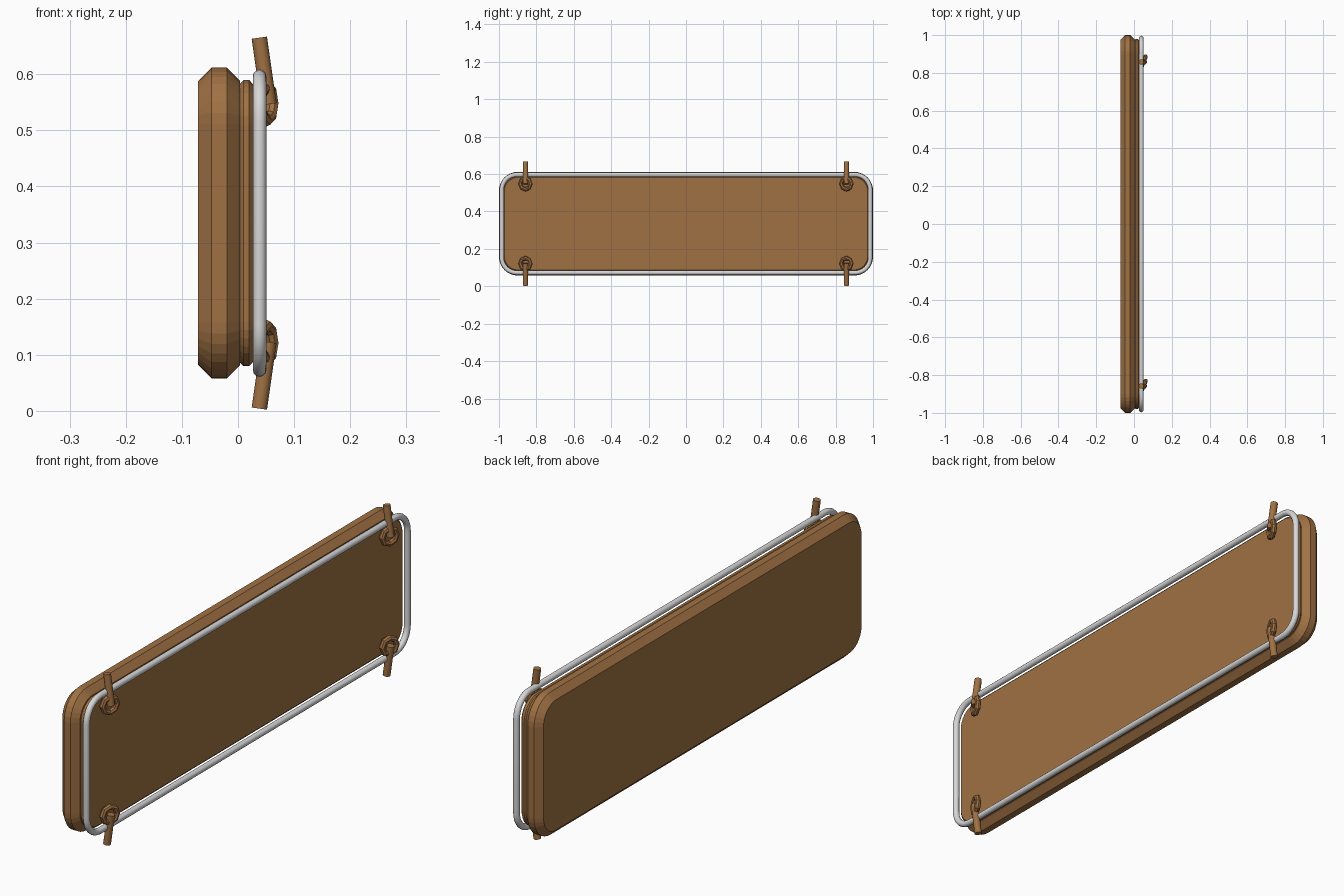
import bpy, bmesh, math
from mathutils import Vector

MID_Z = 0.3345

cube = bpy.data.objects.get("Cube")
if cube:
    bpy.data.objects.remove(cube, do_unlink=True)


def material(name, rgb):
    m = bpy.data.materials.new(name)
    m.use_nodes = True
    m.diffuse_color = (*rgb, 1)
    m.node_tree.nodes["Principled BSDF"].inputs["Base Color"].default_value = (*rgb, 1)
    return m


brown = material("warm brown", (0.35, 0.165, 0.057))
silver = material("light grey", (0.68, 0.68, 0.68))


def rounded_rect(x, half_y, half_z, radius, steps=8):
    """Points of a rounded rectangle lying in the plane at x."""
    pts = []
    for quarter, (sy, sz) in enumerate([(1, 1), (-1, 1), (-1, -1), (1, -1)]):
        for i in range(steps + 1):
            a = (quarter + i / steps) * math.pi / 2
            pts.append(Vector((x, sy * (half_y - radius) + radius * math.cos(a),
                               MID_Z + sz * (half_z - radius) + radius * math.sin(a))))
    return pts


def finish(obj, mat, smooth_angle=None):
    obj.data.materials.append(mat)
    if smooth_angle is not None:
        bpy.ops.object.select_all(action="DESELECT")
        obj.select_set(True)
        bpy.context.view_layer.objects.active = obj
        bpy.ops.object.shade_smooth_by_angle(angle=math.radians(smooth_angle))
    return obj


def loft(name, rings, mat, closed=False):
    """Skin a series of matching loops, capped or joined end to end."""
    bm = bmesh.new()
    loops = [[bm.verts.new(p) for p in ring] for ring in rings]
    pairs = list(zip(loops, loops[1:]))
    if closed:
        pairs.append((loops[-1], loops[0]))
    else:
        bm.faces.new(loops[0])
        bm.faces.new(loops[-1])
    for a, b in pairs:
        for i in range(len(a)):
            j = (i + 1) % len(a)
            bm.faces.new((a[i], a[j], b[j], b[i]))
    bmesh.ops.recalc_face_normals(bm, faces=bm.faces)
    mesh = bpy.data.meshes.new(name)
    bm.to_mesh(mesh)
    bm.free()
    obj = bpy.data.objects.new(name, mesh)
    bpy.context.collection.objects.link(obj)
    return finish(obj, mat)


def slab(name, profile, half_y, half_z, radius):
    """Rounded board; the profile lists (x, inset) pairs."""
    loft(name, [rounded_rect(x, half_y - d, half_z - d, radius - d)
                for x, d in profile], brown)


# Boards
slab("main_board", [(-0.071, 0.024), (-0.047, 0), (-0.020, 0), (0.004, 0.024)],
     1.0, 0.277, 0.10)
slab("front_panel", [(0.003, 0.007), (0.010, 0), (0.020, 0), (0.027, 0.008)],
     0.979, 0.255, 0.08)

# Metal rail around the panel
rail_rings = []
for i in range(12):
    a = math.tau * i / 12
    grow = 0.012 * math.cos(a)
    rail_rings.append(rounded_rect(0.0385 + 0.012 * math.sin(a),
                                   0.985 + grow, 0.262 + grow, 0.08 + grow))
rail = loft("rail", rail_rings, silver, closed=True)
finish(rail, silver, 40)

# Eyelets and slanted pegs at the four corners
for end, sy in (("left", 1), ("right", -1)):
    for level, sz in (("upper", 1), ("lower", -1)):
        y = sy * 0.858
        bpy.ops.mesh.primitive_torus_add(
            major_segments=8, minor_segments=8, major_radius=0.030, minor_radius=0.0115,
            location=(0.050, y, MID_Z + sz * 0.2135),
            rotation=(math.pi / 8, math.pi / 2, 0))
        ring = bpy.context.object
        ring.name = f"{level}_{end}_eyelet"
        finish(ring, brown)

        outer = Vector((0.038, y, MID_Z + sz * 0.3305))
        inner = Vector((0.055, y, MID_Z + sz * 0.2120))
        axis = outer - inner
        bpy.ops.mesh.primitive_cylinder_add(
            vertices=12, radius=0.0138, depth=axis.length,
            location=(outer + inner) / 2,
            rotation=axis.to_track_quat("Z", "Y").to_euler())
        peg = bpy.context.object
        peg.name = f"{level}_{end}_peg"
        finish(peg, brown, 40)
